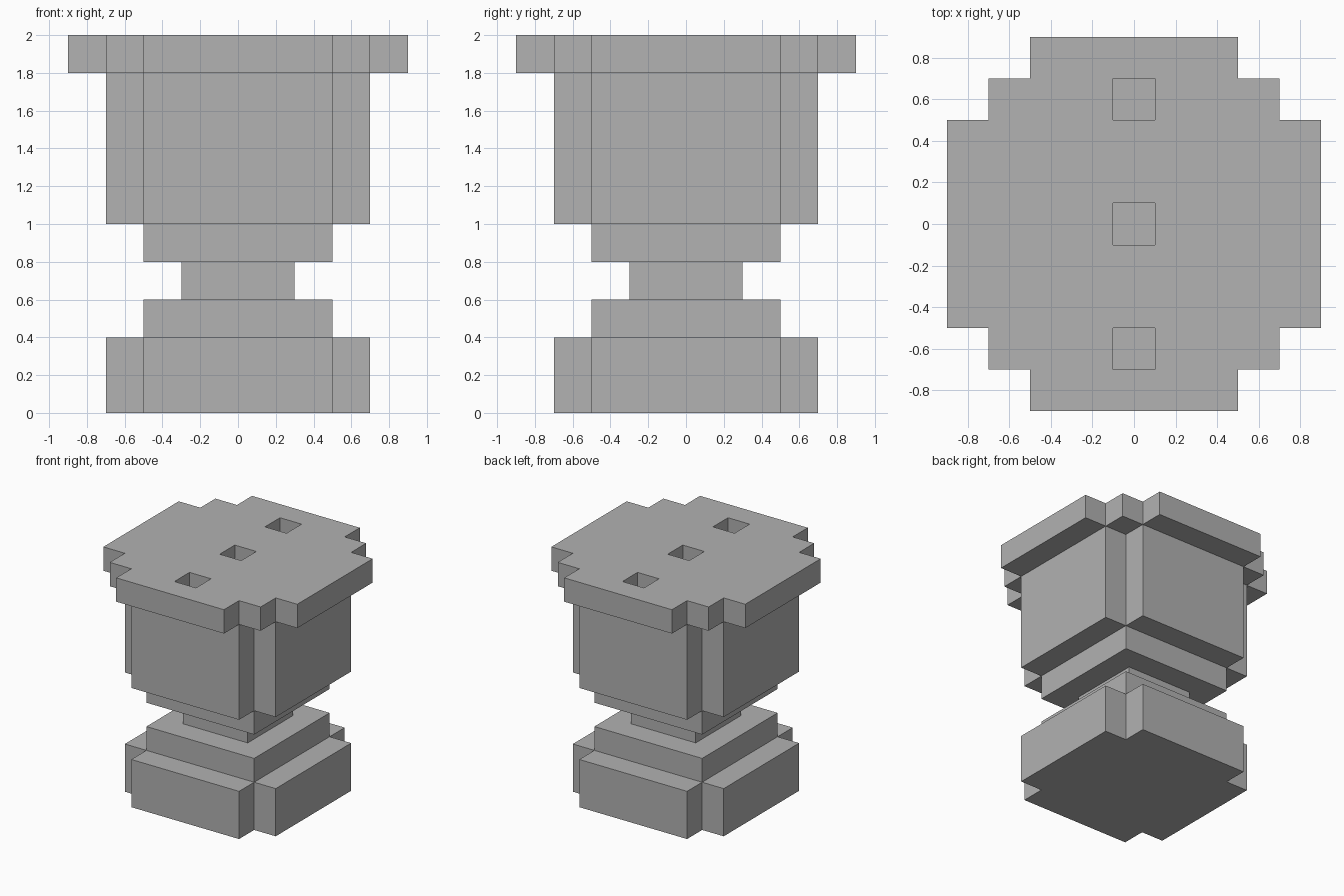
import bpy
import bmesh

default = bpy.data.objects.get("Cube")
if default:
    bpy.data.objects.remove(default, do_unlink=True)

GREY = (0.445, 0.445, 0.445, 1.0)
stone = bpy.data.materials.new("plain_grey")
stone.use_nodes = True
stone.diffuse_color = GREY
stone.node_tree.nodes["Principled BSDF"].inputs["Base Color"].default_value = GREY


def prism(name, quarter, z0, z1, centre_y=0.0):
    """Extrude a stepped outline; quarter lists one corner from +x round to +y."""
    back = quarter[::-1]
    outline = (quarter
               + [(-x, y) for x, y in back]
               + [(-x, -y) for x, y in quarter]
               + [(x, -y) for x, y in back])
    bm = bmesh.new()
    base = bm.faces.new([bm.verts.new((x, y + centre_y, z0)) for x, y in outline])
    new = bmesh.ops.extrude_face_region(bm, geom=[base])["geom"]
    top = [v for v in new if isinstance(v, bmesh.types.BMVert)]
    bmesh.ops.translate(bm, verts=top, vec=(0, 0, z1 - z0))
    bmesh.ops.recalc_face_normals(bm, faces=bm.faces)
    mesh = bpy.data.meshes.new(name)
    bm.to_mesh(mesh)
    bm.free()
    mesh.materials.append(stone)
    obj = bpy.data.objects.new(name, mesh)
    bpy.context.collection.objects.link(obj)
    return obj


def square(half):
    return [(half, half)]


# Outlines: a square with notched corners, and a wider two-step version
notched = [(0.7, 0.5), (0.5, 0.5), (0.5, 0.7)]
stepped = [(0.9, 0.5), (0.7, 0.5), (0.7, 0.7), (0.5, 0.7), (0.5, 0.9)]

# Pedestal and body
prism("base", notched, 0.0, 0.4)
prism("base_step", square(0.5), 0.4, 0.6)
prism("neck", square(0.3), 0.6, 0.8)
prism("collar", square(0.5), 0.8, 1.0)
prism("body", notched, 1.0, 1.8)

# Top slab with a row of three square holes
slab = prism("top_slab", stepped, 1.8, 2.0)
bpy.context.view_layer.objects.active = slab
for y in (-0.6, 0.0, 0.6):
    cutter = prism("hole_cutter", square(0.1), 1.7, 2.1, y)
    cutter.hide_render = True
    cut = slab.modifiers.new("hole", "BOOLEAN")
    cut.operation = "DIFFERENCE"
    cut.solver = "EXACT"
    cut.object = cutter
    bpy.ops.object.modifier_apply(modifier=cut.name)
    bpy.data.objects.remove(cutter, do_unlink=True)
